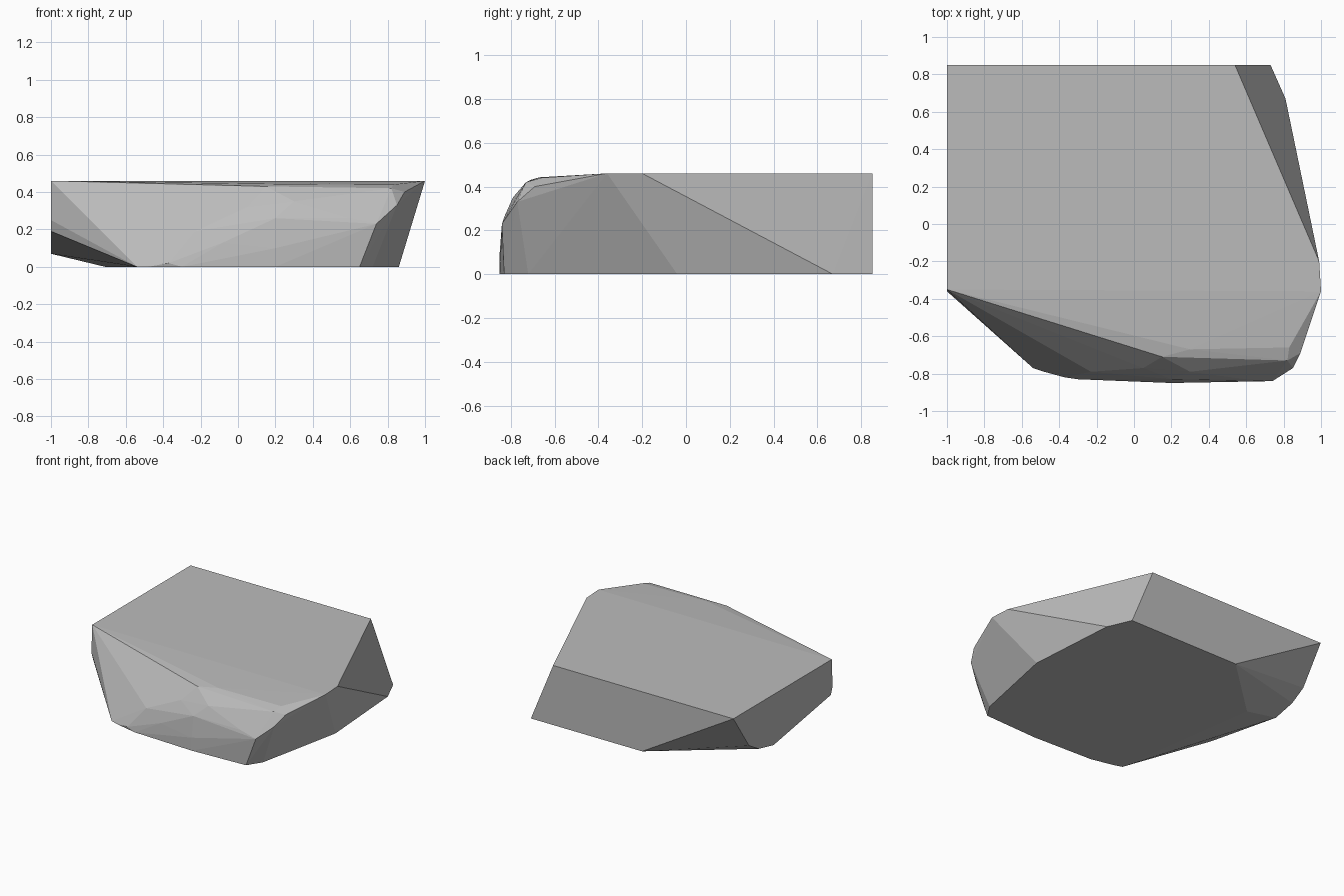
import bpy
import bmesh
import math

TOP_HEIGHT = 0.46
LEFT_EDGE = -1.0

# Remove the default cube
default_cube = bpy.data.objects.get("Cube")
if default_cube:
    bpy.data.objects.remove(default_cube, do_unlink=True)


def make_material(name, value):
    """Plain matte grey material."""
    material = bpy.data.materials.new(name)
    material.use_nodes = True
    colour = (value, value, value, 1.0)
    material.diffuse_color = colour
    shader = material.node_tree.nodes["Principled BSDF"]
    shader.inputs["Base Color"].default_value = colour
    shader.inputs["Roughness"].default_value = 0.9
    return material


def build_boulder(name, points, material):
    """Wrap the corner points in a faceted convex shell."""
    bm = bmesh.new()
    for point in points:
        bm.verts.new(point)
    hull = bmesh.ops.convex_hull(bm, input=list(bm.verts))
    leftovers = set(hull["geom_interior"]) | set(hull["geom_unused"])
    loose = [item for item in leftovers if isinstance(item, bmesh.types.BMVert)]
    bmesh.ops.delete(bm, geom=loose, context="VERTS")
    # Merge coplanar triangles into clean flat facets
    bmesh.ops.dissolve_limit(bm, angle_limit=math.radians(0.5),
                             verts=list(bm.verts), edges=list(bm.edges))
    bmesh.ops.recalc_face_normals(bm, faces=list(bm.faces))
    mesh = bpy.data.meshes.new(name)
    bm.to_mesh(mesh)
    bm.free()
    mesh.materials.append(material)
    boulder = bpy.data.objects.new(name, mesh)
    bpy.context.collection.objects.link(boulder)
    return boulder


# Flat top outline (x, y)
top_outline = [(-1, -.35), (-1, .85), (.54, .85), (.99, -.2), (1, -.36)]

# Flat underside outline (x, y)
base_outline = [(.73, .85), (.81, .67), (.86, -.04), (.72, -.72), (.65, -.83),
                (.2, -.85), (-.3, -.83), (-.48, -.79), (-.54, -.77),
                (-.71, .39), (-.22, .85)]

# Lower rim of the flat left side (y, z)
side_rim = [(.66, .18), (.54, .11), (.36, .07), (-.34, .19), (-.36, .25)]

# Weathered front: shoulder, brow and lower wall (x, y, z)
front_shoulder = [(.83, -.66, .44), (.3, -.67, .442), (.15, -.71, .43),
                  (.82, -.73, .42), (.89, -.69, .4)]
front_brow = [(.85, -.77, .33), (.3, -.79, .35), (.05, -.77, .32)]
front_wall = [(.74, -.84, .23), (.6, -.83, .26), (.2, -.83, .26),
              (-.08, -.83, .13), (-.23, -.79, .19), (-.37, -.82, .02),
              (.2, -.85, .1)]

corners = [(x, y, TOP_HEIGHT) for x, y in top_outline]
corners += [(x, y, 0) for x, y in base_outline]
corners += [(LEFT_EDGE, y, z) for y, z in side_rim]
corners += front_shoulder + front_brow + front_wall

build_boulder("flat_topped_rock", corners, make_material("stone_grey", .5))
